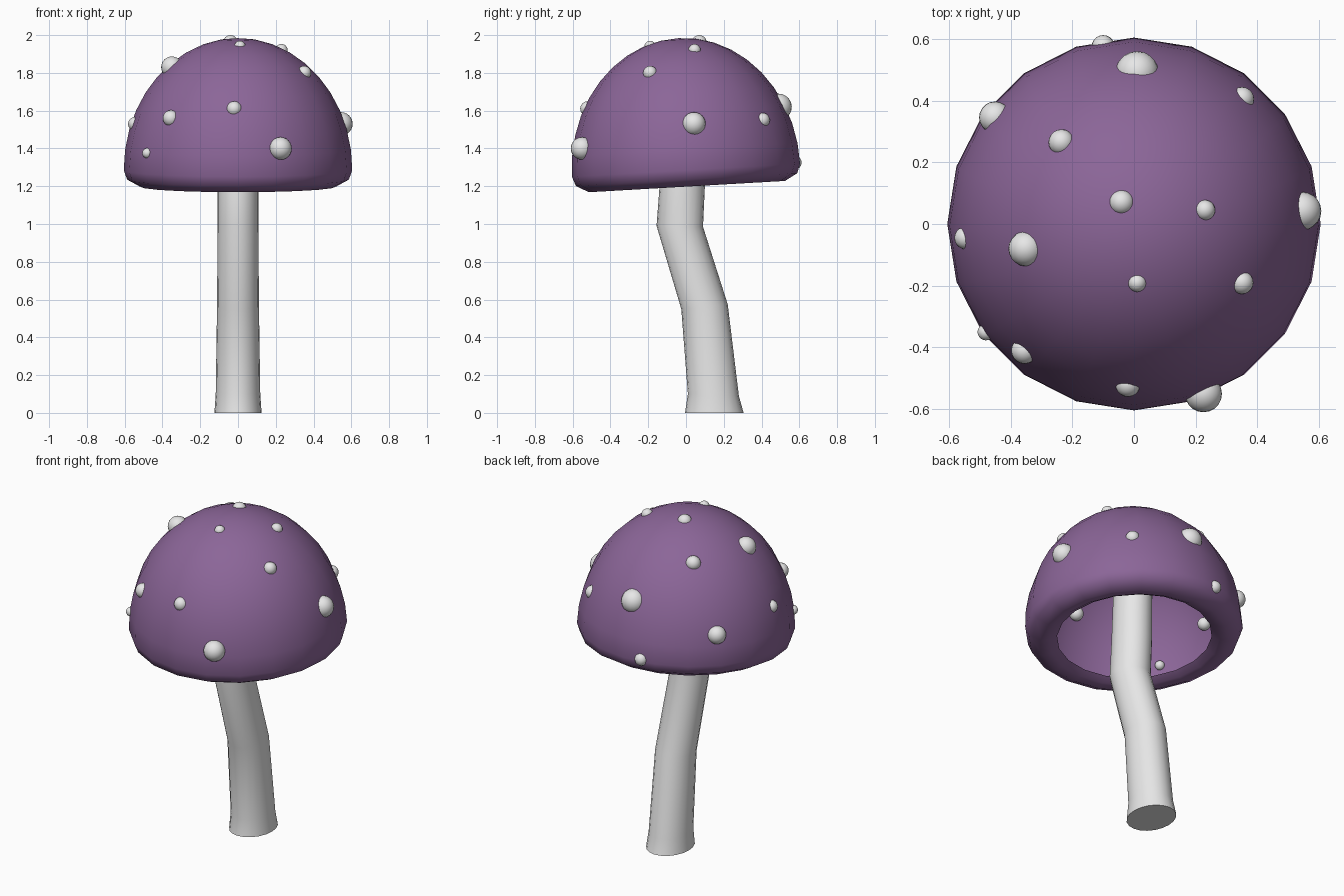
import bpy, bmesh, math
from mathutils import Matrix, Vector

if "Cube" in bpy.data.objects:
    bpy.data.objects.remove(bpy.data.objects["Cube"], do_unlink=True)


def material(name, color):
    m = bpy.data.materials.new(name)
    m.use_nodes = True
    m.diffuse_color = color
    m.node_tree.nodes["Principled BSDF"].inputs["Base Color"].default_value = color
    return m


purple = material("purple", (0.26, 0.132, 0.315, 1))
white = material("off_white", (0.8, 0.8, 0.8, 1))


def finish(bm, name, mat, sharp_angle=60):
    mesh = bpy.data.meshes.new(name)
    bm.to_mesh(mesh)
    bm.free()
    obj = bpy.data.objects.new(name, mesh)
    bpy.context.collection.objects.link(obj)
    mesh.materials.append(mat)
    bpy.ops.object.select_all(action="DESELECT")
    obj.select_set(True)
    bpy.context.view_layer.objects.active = obj
    bpy.ops.object.shade_smooth_by_angle(angle=math.radians(sharp_angle))
    return obj


def ring(bm, sides, rx, ry, center, slope=0.0):
    """Oval loop of vertices; slope raises it towards +y."""
    verts = []
    for i in range(sides):
        a = math.tau * i / sides
        x, y = rx * math.cos(a), ry * math.sin(a)
        verts.append(bm.verts.new(Vector(center) + Vector((x, y, slope * y))))
    return verts


def bridge(bm, lower, upper):
    n = len(lower)
    for i in range(n):
        j = (i + 1) % n
        bm.faces.new((lower[i], lower[j], upper[j], upper[i]))


# Cap: thin open dome with a rim curled inwards, tipped a little to the front
SIDES, RADIUS, HEIGHT, BANDS = 20, 0.605, 0.70, 10
profile = [(0.43, -0.057), (0.47, -0.08), (0.52, -0.087), (0.587, -0.05)]
for k in range(BANDS):
    a = math.pi / 2 * k / BANDS
    profile.append((RADIUS * math.cos(a), HEIGHT * math.sin(a)))
bm = bmesh.new()
loops = [ring(bm, SIDES, r, r, (0, 0, z)) for r, z in profile]
for lower, upper in zip(loops, loops[1:]):
    bridge(bm, lower, upper)
apex = bm.verts.new((0, 0, HEIGHT))
for i, v in enumerate(loops[-1]):
    bm.faces.new((v, loops[-1][(i + 1) % SIDES], apex))
bm.transform(Matrix.Translation((0, 0, 1.285)) @ Matrix.Rotation(math.radians(3.3), 4, "X"))
finish(bm, "cap", purple, 80)

# Stem: bent oval tube, given as (height, y centre, x radius, y radius, slope)
sections = [
    (0.0, 0.15, 0.125, 0.155, 0),
    (0.095, 0.145, 0.118, 0.135, -0.04),
    (0.562, 0.098, 0.111, 0.123, 0.1),
    (0.988, -0.033, 0.108, 0.123, -0.02),
    (1.2, -0.02, 0.108, 0.12, 0),
    (1.85, 0.0, 0.1, 0.11, 0),
]
bm = bmesh.new()
loops = [ring(bm, 20, rx, ry, (0, y, z), s) for z, y, rx, ry, s in sections]
for lower, upper in zip(loops, loops[1:]):
    bridge(bm, lower, upper)
bm.faces.new(loops[0][::-1])
bm.faces.new(loops[-1])
finish(bm, "stem", white)

# Spots: small balls set into the cap, as (x, y, z, radius)
spots = [
    (-0.04, 0.07, 1.96, 0.04), (0.23, 0.045, 1.92, 0.033),
    (0.01, -0.19, 1.94, 0.03), (-0.35, -0.08, 1.83, 0.057),
    (0.35, -0.19, 1.8, 0.037), (-0.02, -0.52, 1.61, 0.04),
    (0.225, -0.55, 1.4, 0.06), (-0.355, -0.41, 1.56, 0.043),
    (-0.48, -0.35, 1.375, 0.027), (-0.545, -0.045, 1.53, 0.037),
    (0.545, 0.042, 1.53, 0.062), (0.35, 0.405, 1.55, 0.039),
    (0.01, 0.49, 1.62, 0.07), (-0.1, 0.575, 1.325, 0.037),
    (-0.235, 0.265, 1.83, 0.042), (-0.45, 0.345, 1.48, 0.052),
]
bm = bmesh.new()
for x, y, z, r in spots:
    bmesh.ops.create_uvsphere(bm, u_segments=20, v_segments=12, radius=r,
                              matrix=Matrix.Translation((x, y, z)))
finish(bm, "cap_spots", white)
